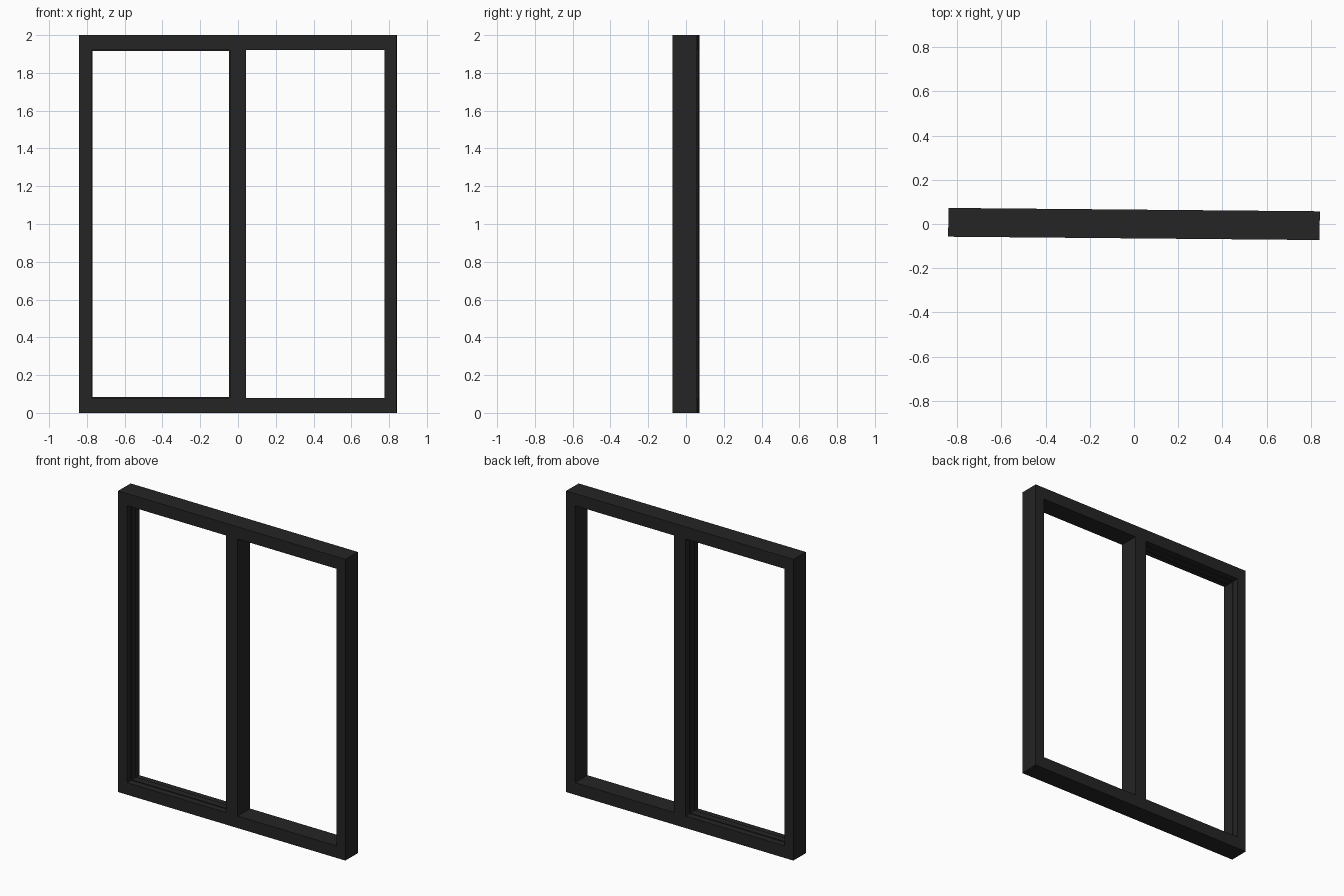
import bpy
import math

if "Cube" in bpy.data.objects:
    bpy.data.objects.remove(bpy.data.objects["Cube"])

W, H, D = 0.84, 2.0, 0.13        # half width, height, depth
STILE, RAIL, MULL = 0.065, 0.08, 0.042
TILT = -0.009                    # slight turn about z

mat = bpy.data.materials.new("charcoal paint")
mat.diffuse_color = (0.018, 0.018, 0.018, 1)
mat.use_nodes = True
mat.node_tree.nodes["Principled BSDF"].inputs["Base Color"].default_value = mat.diffuse_color


def prism(name, outline, hole, depth):
    """Rectangular ring (or solid slab when hole is None) extruded in y."""
    def corners(r):
        x0, x1, z0, z1 = r
        return [(x0, z0), (x1, z0), (x1, z1), (x0, z1)]
    h = depth / 2
    verts = [(x, y, z) for r in (outline, hole) if r
             for y in (-h, h) for x, z in corners(r)]
    faces = []
    for i in range(4):
        j = (i + 1) % 4
        faces.append((i, j, 4 + j, 4 + i))
        if hole:
            faces += [(8 + j, 8 + i, 12 + i, 12 + j),
                      (j, i, 8 + i, 8 + j),
                      (4 + i, 4 + j, 12 + j, 12 + i)]
    if not hole:
        faces += [(0, 1, 2, 3)[::-1], (4, 5, 6, 7)]
    me = bpy.data.meshes.new(name)
    me.from_pydata(verts, [], faces)
    me.materials.append(mat)
    ob = bpy.data.objects.new(name, me)
    bpy.context.collection.objects.link(ob)
    # make the normals point outward
    import bmesh
    bm = bmesh.new()
    bm.from_mesh(me)
    bmesh.ops.recalc_face_normals(bm, faces=bm.faces)
    bm.to_mesh(me)
    bm.free()
    ob.rotation_euler.z = TILT
    return ob


# Outer frame and centre post
inner = W - STILE
prism("outer_frame", (-W, W, 0, H), (-inner, inner, RAIL, H - RAIL), D)
prism("centre_post", (-MULL, MULL, RAIL, H - RAIL), None, D)

# Slim stop lining the left opening, narrower than the frame
lip = 0.005
prism("left_stop", (-inner, -MULL, RAIL, H - RAIL),
      (-inner + lip, -MULL - lip, RAIL + lip, H - RAIL - lip), 0.045)
